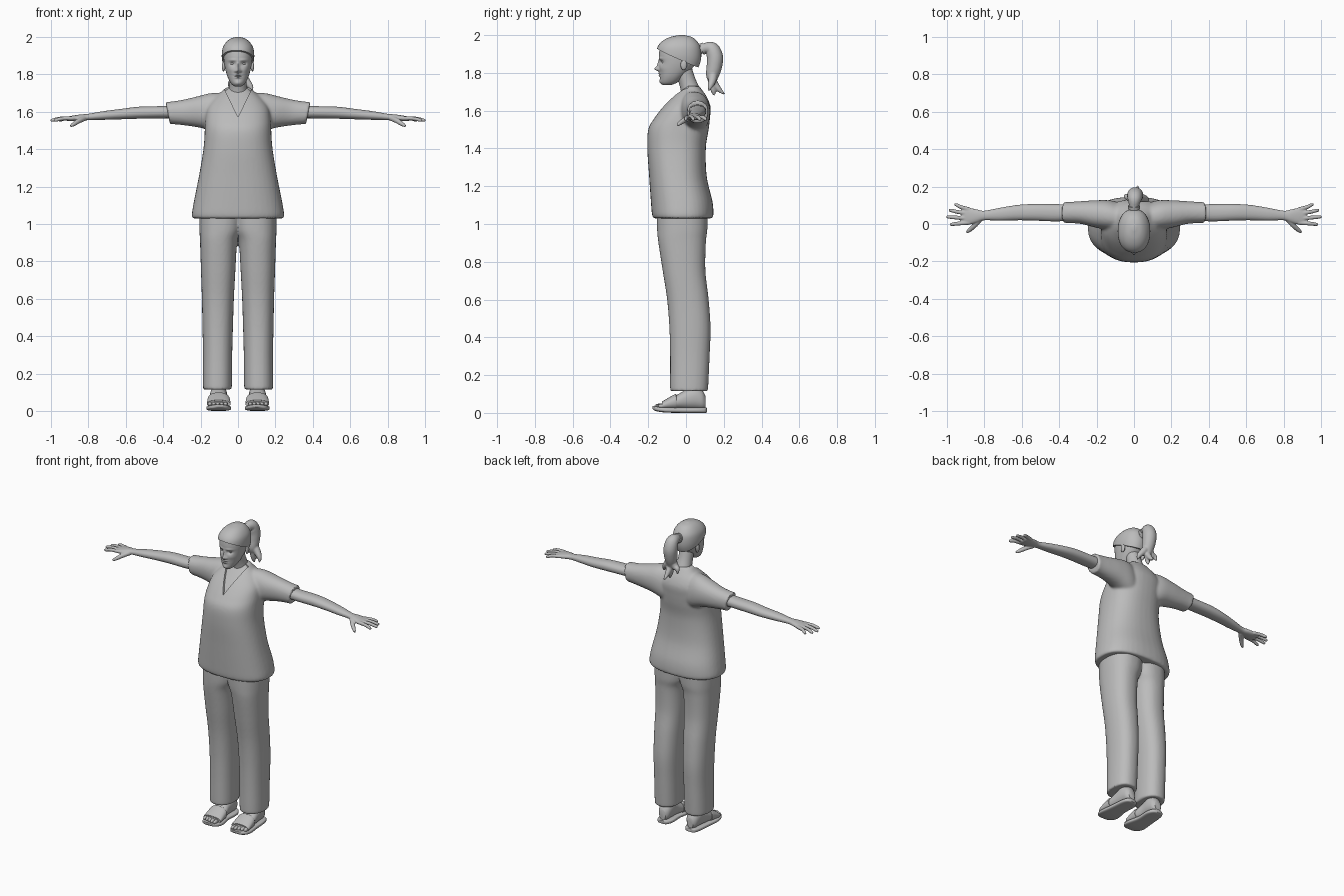
import bpy, bmesh, math
from mathutils import Vector, Matrix

if "Cube" in bpy.data.objects:
    bpy.data.objects.remove(bpy.data.objects["Cube"], do_unlink=True)

grey = bpy.data.materials.new("plain grey")
grey.use_nodes = True
GREY_COLOUR = (0.5, 0.5, 0.5, 1)
grey.diffuse_color = GREY_COLOUR
grey.node_tree.nodes["Principled BSDF"].inputs["Base Color"].default_value = GREY_COLOUR


def smooth_rows(rows, steps):
    """Catmull-Rom interpolation through a list of equal-length tuples."""
    result = []
    last = len(rows) - 1
    for i in range(last):
        a, b, c, d = rows[max(i - 1, 0)], rows[i], rows[i + 1], rows[min(i + 2, last)]
        for k in range(steps):
            t = k / steps
            result.append([q + t * (r - p) / 2 + t * t * (2 * p - 5 * q + 4 * r - s) / 2
                           + t ** 3 * (3 * q - p - 3 * r + s) / 2
                           for p, q, r, s in zip(a, b, c, d)])
    result.append(list(rows[last]))
    return result


def skin_rings(bm, rings):
    """Join rings of points into a closed skin."""
    loops = [[bm.verts.new(p) for p in ring] for ring in rings]
    count = len(loops[0])
    for low, high in zip(loops, loops[1:]):
        for j in range(count):
            k = (j + 1) % count
            bm.faces.new((low[j], low[k], high[k], high[j]))
    bm.faces.new(loops[0])
    bm.faces.new(loops[-1])


def add_loft(bm, axis, rows, steps=6, sides=40, power=2.2, warp=None):
    """Loft rounded sections; each row is position, then two pairs of extents."""
    place = {"X": lambda s, a, b: Vector((s, a, b)),
             "Y": lambda s, a, b: Vector((a, s, b)),
             "Z": lambda s, a, b: Vector((a, b, s))}[axis]
    rings = []
    for s, a_min, a_max, b_min, b_max in smooth_rows(rows, steps):
        ring = []
        for j in range(sides):
            angle = math.tau * j / sides
            u, v = [math.copysign(abs(w) ** (2 / power), w)
                    for w in (math.cos(angle), math.sin(angle))]
            point = place(s, (a_min + a_max + u * (a_max - a_min)) / 2,
                          (b_min + b_max + v * (b_max - b_min)) / 2)
            ring.append(warp(point) if warp else point)
        rings.append(ring)
    skin_rings(bm, rings)


def add_tube(bm, points, steps=5, sides=16):
    """Round tube along a path of x, y, z, radius."""
    path = smooth_rows(points, steps)
    spots = [Vector(p[:3]) for p in path]
    heading = (spots[1] - spots[0]).normalized()
    normal = heading.orthogonal().normalized()
    rings = []
    for i, spot in enumerate(spots):
        ahead = (spots[min(i + 1, len(spots) - 1)] - spots[max(i - 1, 0)]).normalized()
        normal = heading.rotation_difference(ahead) @ normal
        heading = ahead
        side = heading.cross(normal)
        rings.append([spot + path[i][3] * (normal * math.cos(t) + side * math.sin(t))
                      for t in (math.tau * j / sides for j in range(sides))])
    skin_rings(bm, rings)


def add_ball(bm, centre, size):
    matrix = Matrix.Translation(centre) @ Matrix.Diagonal((*size, 1))
    bmesh.ops.create_uvsphere(bm, u_segments=20, v_segments=12, radius=1, matrix=matrix)


def finish(name, bm, side=1, voxel=0, relax=4, cutter=None):
    """Turn the bmesh into an object, optionally fused, relaxed and cut."""
    for vert in bm.verts:
        vert.co.x *= side
    bmesh.ops.recalc_face_normals(bm, faces=bm.faces)
    mesh = bpy.data.meshes.new(name)
    bm.to_mesh(mesh)
    bm.free()
    mesh.materials.append(grey)
    obj = bpy.data.objects.new(name, mesh)
    bpy.context.collection.objects.link(obj)
    if voxel:
        fuse = obj.modifiers.new("fuse", "REMESH")
        fuse.mode, fuse.voxel_size = "VOXEL", voxel
        soften = obj.modifiers.new("soften", "SMOOTH")
        soften.factor, soften.iterations = 0.5, relax
    if cutter:
        cut = obj.modifiers.new("cut", "BOOLEAN")
        cut.operation, cut.solver, cut.object = "DIFFERENCE", "EXACT", cutter
    bpy.ops.object.select_all(action="DESELECT")
    obj.select_set(True)
    bpy.context.view_layer.objects.active = obj
    bpy.ops.object.convert(target="MESH")
    bpy.ops.object.shade_smooth_by_angle(angle=math.radians(45))
    return obj


def balanced(rows):
    """Rows of height, half width, front, back become full section rows."""
    return [(z, -w, w, front, back) for z, w, front, back in rows]


# Tunic: body and short sleeves fused, with a V neck cut out
body = balanced([(1.03, .242, -.172, .138), (1.05, .247, -.18, .145), (1.12, .236, -.186, .14),
                 (1.25, .21, -.195, .11), (1.4, .185, -.205, .105), (1.5, .178, -.2, .12),
                 (1.56, .175, -.168, .127), (1.62, .165, -.122, .13), (1.67, .13, -.075, .112),
                 (1.71, .085, -.035, .085), (1.73, .065, -.015, .07)])
sleeve = [(.04, -.04, .1, 1.46, 1.7), (.12, -.035, .125, 1.48, 1.7), (.2, -.02, .127, 1.51, 1.682),
          (.28, 0, .122, 1.525, 1.664), (.35, .005, .118, 1.533, 1.654), (.375, .004, .12, 1.532, 1.654)]
neck_cut = bmesh.new()
outline = [(0, 1.572), (.082, 1.74), (-.082, 1.74)]
skin_rings(neck_cut, [[(x, y, z) for x, z in outline] for y in (-.3, .01)])
cutter = finish("neck_cutter", neck_cut)
cutter.hide_render = True
bm = bmesh.new()
add_loft(bm, "Z", body, power=2.4)
for side in (1, -1):
    add_loft(bm, "X", [(side * x, *rest) for x, *rest in sleeve],
             warp=lambda p, s=side: p + Vector((s * .2 * (p.z - 1.59), 0, 0)))
finish("tunic", bm, voxel=.008, relax=7, cutter=cutter)
bpy.data.objects.remove(cutter, do_unlink=True)

# Skin seen inside the V neck
inset = .014
bm = bmesh.new()
add_loft(bm, "Z", [(z, a + inset, b - inset, c + inset, d - inset)
                   for z, a, b, c, d in body[5:]], power=2.4)
finish("chest", bm)

# Trousers: two legs fused at the hips
leg = [(.115, .036, .183, -.08, .113), (.13, .033, .187, -.084, .117), (.3, .031, .187, -.084, .125),
       (.45, .027, .19, -.088, .13), (.6, .022, .193, -.1, .12), (.75, .014, .198, -.123, .103),
       (.9, .004, .203, -.146, .105), (.97, -.02, .206, -.153, .113), (1.06, -.03, .206, -.155, .115)]
bm = bmesh.new()
for side in (1, -1):
    add_loft(bm, "Z", [(z, side * a, side * b, c, d) for z, a, b, c, d in leg], power=2.3)
bmesh.ops.recalc_face_normals(bm, faces=bm.faces)
finish("trousers", bm, voxel=.008, relax=4)

# Arms with hands, and feet in sandals
arm = [(.33, .018, .105, 1.565, 1.635), (.42, .014, .106, 1.565, 1.63), (.53, .018, .107, 1.563, 1.627),
       (.62, .02, .102, 1.56, 1.616), (.72, .018, .086, 1.557, 1.603), (.8, .02, .071, 1.555, 1.589),
       (.84, .008, .078, 1.552, 1.586), (.88, -.003, .086, 1.55, 1.58), (.91, 0, .086, 1.551, 1.574),
       (.92, .01, .075, 1.556, 1.569)]
fingers = [(.078, .96, .103), (.055, .99, .073), (.03, 1.003, .038), (.007, .985, -.002)]
foot = [(-.14, .06, .15, .02, .042), (-.1, .048, .16, .02, .066), (-.05, .05, .157, .02, .094),
        (0, .058, .152, .02, .122), (.05, .058, .148, .02, .14), (.085, .065, .14, .02, .12),
        (.103, .08, .125, .025, .09)]
sole = [(-.178, .08, .115, .022, .036), (-.16, .055, .15, .01, .034), (-.11, .037, .169, .002, .03),
        (-.02, .052, .16, 0, .028), (.06, .05, .153, 0, .028), (.1, .065, .14, 0, .028),
        (.112, .085, .12, .004, .026)]
strap = [(-.125, .044, .163, .018, .058), (-.12, .04, .166, .016, .064),
         (-.06, .043, .163, .016, .098), (-.05, .047, .16, .018, .094)]
for side, label in ((1, "left"), (-1, "right")):
    bm = bmesh.new()
    add_loft(bm, "X", arm)
    for base_y, tip_x, tip_y in fingers:
        middle = ((.89 + tip_x) / 2, (base_y + tip_y) / 2)
        add_tube(bm, [(.88, base_y, 1.565, .011), (*middle, 1.564, .0105),
                      (tip_x - .01, tip_y, 1.555, .009), (tip_x, tip_y, 1.553, .005)])
    add_tube(bm, [(.82, .03, 1.566, .015), (.85, -.005, 1.552, .014),
                  (.88, -.033, 1.533, .011), (.895, -.045, 1.523, .006)])
    finish(label + "_arm", bm, side, voxel=.004, relax=2)

    bm = bmesh.new()
    add_loft(bm, "Y", foot)
    for i in range(5):
        add_ball(bm, (.066 + .021 * i, -.142 + .006 * max(i - 1, 0), .037),
                 (.0115, .024, .012))
    finish(label + "_foot", bm, side)
    for part, rows, power in (("sandal_sole", sole, 3.5), ("sandal_strap", strap, 2.3)):
        bm = bmesh.new()
        add_loft(bm, "Y", rows, power=power)
        finish(label + "_" + part, bm, side)

# Neck
bm = bmesh.new()
add_tube(bm, [(0, .035, 1.66, .06), (0, .022, 1.71, .05), (0, .005, 1.76, .045), (0, -.015, 1.82, .046)], sides=32)
finish("neck", bm)

# Head: face relief made of soft bumps (x, z, push forward, width, height)
bumps = [(0, 1.821, .024, .011, .012), (0, 1.843, .01, .008, .02), (.013, 1.817, .007, .007, .007),
         (.03, 1.857, -.011, .016, .011), (.03, 1.876, .004, .022, .007), (.04, 1.825, .004, .02, .016),
         (0, 1.796, .007, .017, .005), (0, 1.784, .007, .015, .005), (0, 1.79, -.004, .02, .0025),
         (0, 1.753, .006, .018, .013)]


def face_relief(p):
    if p.y < -.06:
        push = sum(amount * math.exp(-((abs(p.x) - x) / wide) ** 2 - ((p.z - z) / tall) ** 2)
                   for x, z, amount, wide, tall in bumps)
        p.y -= push * min(1, (-.06 - p.y) / .03)
    return p


skull = balanced([(1.735, .018, -.122, -.08), (1.75, .036, -.134, -.045), (1.78, .053, -.138, -.01),
                  (1.82, .066, -.141, .03), (1.86, .074, -.142, .055), (1.9, .077, -.143, .065),
                  (1.94, .072, -.135, .06), (1.97, .055, -.11, .045), (1.99, .03, -.07, .015)])
bm = bmesh.new()
add_loft(bm, "Z", skull, steps=12, sides=112, warp=face_relief)
finish("head", bm)
for side, label in ((1, "left"), (-1, "right")):
    for part, centre, size in (("eye", (.03, -.117, 1.857), (.0125, .012, .0075)),
                               ("ear", (.077, -.012, 1.842), (.009, .017, .027))):
        bm = bmesh.new()
        add_ball(bm, centre, size)
        finish(label + "_" + part, bm, side)

# Hair: cap trimmed along a sloping hairline
cap = balanced([(1.79, .05, -.09, .03), (1.82, .072, -.13, .06), (1.86, .083, -.15, .077),
                (1.9, .087, -.157, .081), (1.94, .082, -.149, .075), (1.97, .065, -.123, .056),
                (1.99, .041, -.083, .03), (2, .01, -.035, -.01)])
bm = bmesh.new()
add_loft(bm, "Z", cap, steps=6, sides=56)
trim = bmesh.ops.bisect_plane(bm, geom=bm.verts[:] + bm.edges[:] + bm.faces[:],
                              plane_co=(0, -.05, 1.882), plane_no=(.06, .45, 1), clear_inner=True)
bmesh.ops.holes_fill(bm, edges=[e for e in trim["geom_cut"] if isinstance(e, bmesh.types.BMEdge)])
finish("hair_cap", bm)

# Ponytail with curling ends and a tie
bm = bmesh.new()
add_tube(bm, [(0, .06, 1.915, .024), (0, .095, 1.93, .026), (.003, .135, 1.927, .038),
              (.006, .153, 1.885, .043), (.008, .15, 1.835, .041), (.01, .14, 1.785, .034),
              (.012, .142, 1.745, .018)], sides=24)
for tip_x, tip_y, tip_z in ((.02, .205, 1.687), (.075, .12, 1.705), (-.045, .155, 1.725), (.015, .15, 1.68)):
    add_tube(bm, [(.008, .145, 1.81, .024), ((tip_x + .01) / 2, .14, 1.765, .022),
                  (tip_x * .9, (tip_y + .14) / 2, tip_z + .028, .015), (tip_x, tip_y, tip_z, .004)])
finish("ponytail", bm, voxel=.005, relax=2)
bm = bmesh.new()
add_tube(bm, [(0, .082, 1.925, .031), (0, .098, 1.931, .031)], sides=24)
finish("hair_tie", bm)
